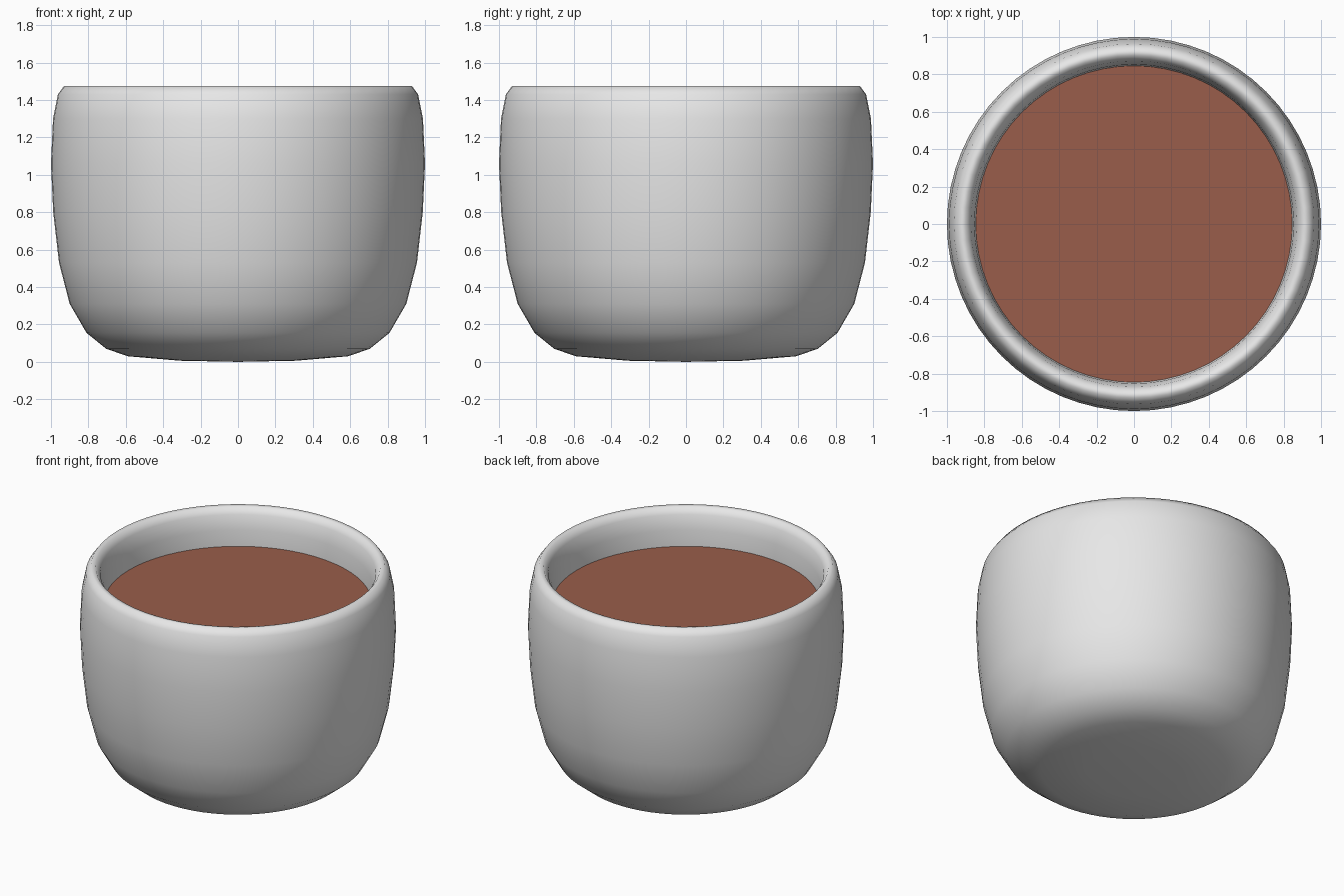
import bpy, bmesh, math

if "Cube" in bpy.data.objects:
    bpy.data.objects.remove(bpy.data.objects["Cube"])

SEGMENTS = 64
LIQUID_Z = 1.22


def material(name, colour):
    m = bpy.data.materials.new(name)
    m.use_nodes = True
    m.diffuse_color = (*colour, 1)
    m.node_tree.nodes["Principled BSDF"].inputs["Base Color"].default_value = (*colour, 1)
    return m


def lathe(name, profile, mat):
    """Spin an (r, z) profile around the z axis."""
    bm = bmesh.new()
    verts = [bm.verts.new((r, 0, z)) for r, z in profile]
    edges = [bm.edges.new(pair) for pair in zip(verts, verts[1:])]
    bmesh.ops.spin(bm, geom=verts + edges, cent=(0, 0, 0), axis=(0, 0, 1),
                   angle=math.tau, steps=SEGMENTS, use_merge=True)
    bmesh.ops.remove_doubles(bm, verts=bm.verts, dist=0.0005)
    bmesh.ops.recalc_face_normals(bm, faces=bm.faces)
    for f in bm.faces:
        f.smooth = True
    mesh = bpy.data.meshes.new(name)
    bm.to_mesh(mesh)
    bm.free()
    mesh.materials.append(mat)
    obj = bpy.data.objects.new(name, mesh)
    bpy.context.collection.objects.link(obj)
    return obj


glaze = material("pale grey ceramic", (0.8, 0.8, 0.8))
brown = material("brown liquid", (0.32, 0.11, 0.07))

# Cup wall: outside from the base up, over the rim, then down the inside
outside = [(0, 0), (0.31, 0.006), (0.59, 0.03), (0.705, 0.07), (0.81, 0.155),
           (0.9, 0.31), (0.957, 0.53), (0.988, 0.8), (1, 1.06), (0.989, 1.3),
           (0.963, 1.43)]
rim = [(0.93, 1.475), (0.9, 1.472), (0.872, 1.43)]
inside = [(0.853, 1.33), (0.846, LIQUID_Z), (0.84, 0.85), (0.8, 0.5),
          (0.7, 0.26), (0.5, 0.16), (0, 0.13)]
lathe("cup", outside + rim + inside, glaze)

# Drink filling the cup, a flat disc meeting the inner wall
bm = bmesh.new()
bmesh.ops.create_circle(bm, cap_ends=True, radius=0.846, segments=SEGMENTS)
bmesh.ops.translate(bm, verts=bm.verts, vec=(0, 0, LIQUID_Z))
bmesh.ops.recalc_face_normals(bm, faces=bm.faces)
for f in bm.faces:
    if f.normal.z < 0:
        f.normal_flip()
mesh = bpy.data.meshes.new("liquid")
bm.to_mesh(mesh)
bm.free()
mesh.materials.append(brown)
bpy.context.collection.objects.link(bpy.data.objects.new("liquid", mesh))
